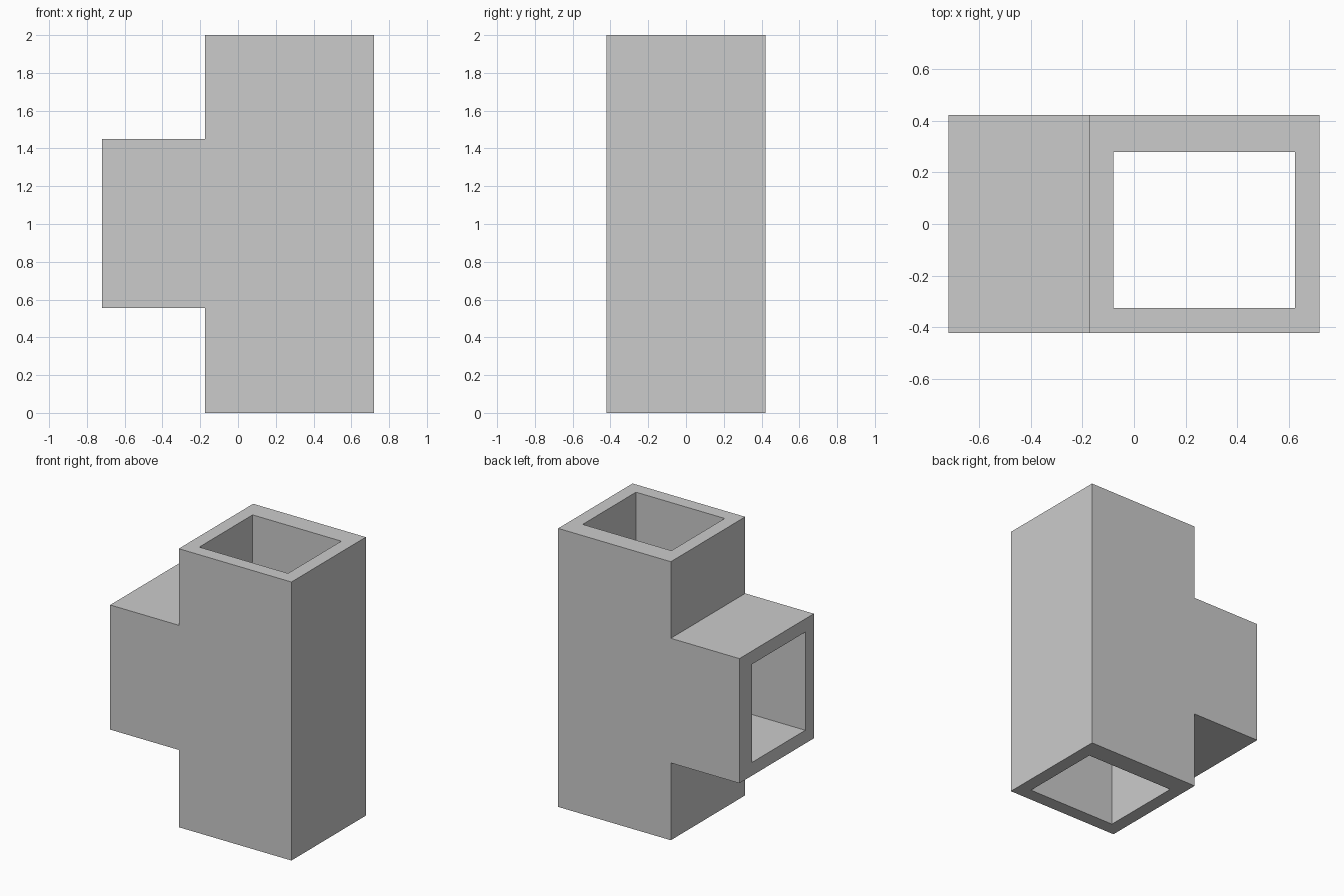
import bpy, bmesh

if "Cube" in bpy.data.objects:
    bpy.data.objects.remove(bpy.data.objects["Cube"])


def tee_prism(name, main_x, main_z, branch_end, branch_z, y_range):
    """Extrude a sideways T profile (drawn in x-z) along y."""
    (x0, x1), (z0, z1), (b0, b1), (y0, y1) = main_x, main_z, branch_z, y_range
    profile = [(x0, z0), (x1, z0), (x1, z1), (x0, z1),
               (x0, b1), (branch_end, b1), (branch_end, b0), (x0, b0)]
    bm = bmesh.new()
    face = bm.faces.new([bm.verts.new((x, y0, z)) for x, z in profile])
    ext = bmesh.ops.extrude_face_region(bm, geom=[face])
    new_verts = [g for g in ext["geom"] if isinstance(g, bmesh.types.BMVert)]
    bmesh.ops.translate(bm, verts=new_verts, vec=(0, y1 - y0, 0))
    bmesh.ops.recalc_face_normals(bm, faces=bm.faces)
    mesh = bpy.data.meshes.new(name)
    bm.to_mesh(mesh)
    bm.free()
    obj = bpy.data.objects.new(name, mesh)
    bpy.context.collection.objects.link(obj)
    return obj


# Outer body: upright duct with a side branch
duct = tee_prism("tee_duct", (-0.175, 0.72), (0, 2), -0.72,
                 (0.555, 1.45), (-0.422, 0.422))

# Connected bore through all three openings, thicker wall at the back
bore = tee_prism("bore_cutter", (-0.08, 0.625), (-0.2, 2.2), -0.92,
                 (0.65, 1.355), (-0.325, 0.28))
bore.hide_render = True

cut = duct.modifiers.new("bore", 'BOOLEAN')
cut.operation = 'DIFFERENCE'
cut.solver = 'EXACT'
cut.object = bore

# Apply the cut and drop the cutter
bpy.context.view_layer.objects.active = duct
duct.select_set(True)
bpy.ops.object.modifier_apply(modifier=cut.name)
bpy.data.objects.remove(bore)
